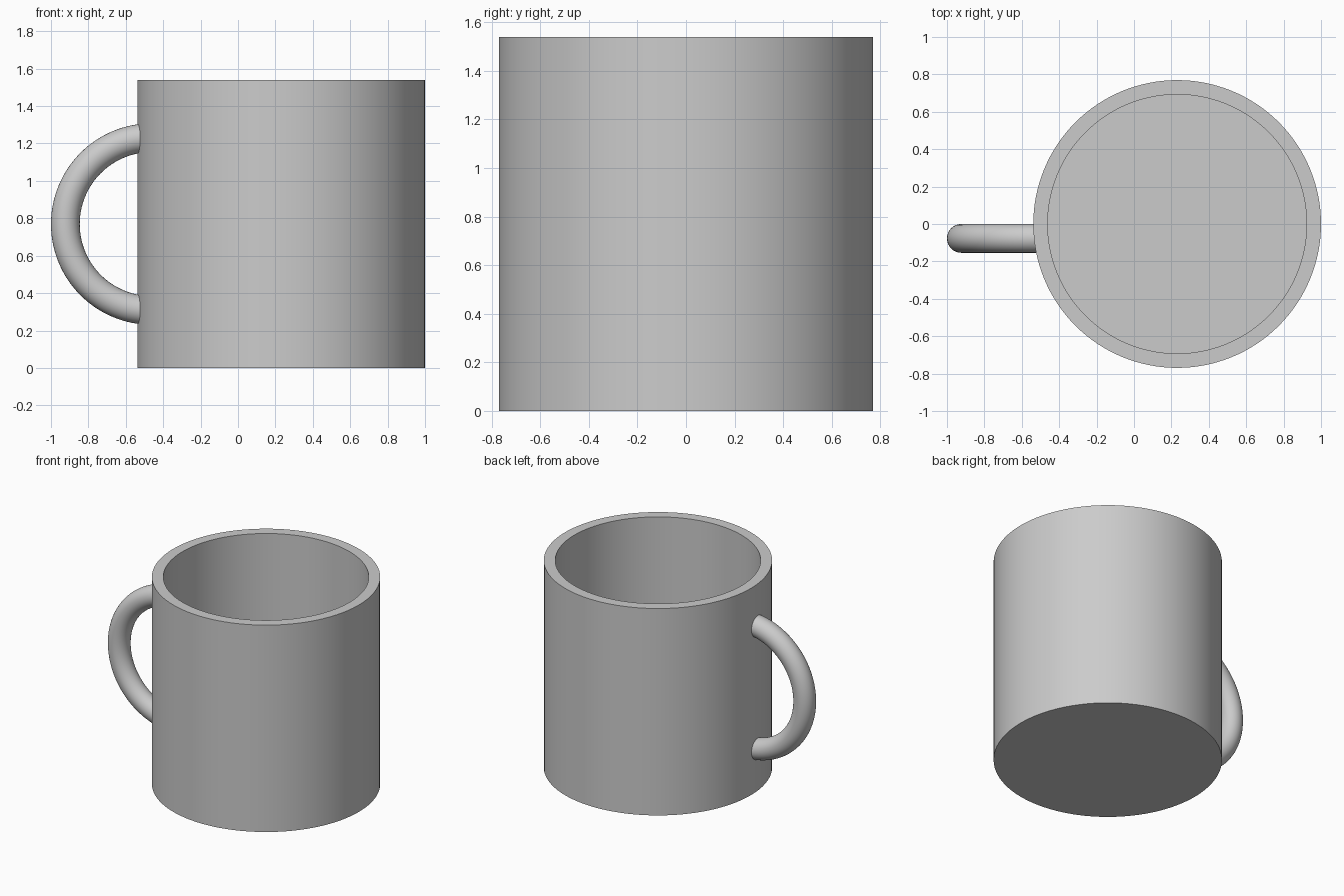
import bpy
import bmesh
import math
from mathutils import Matrix, Vector

old = bpy.data.objects.get("Cube")
if old:
    bpy.data.objects.remove(old, do_unlink=True)

U = 1 / 13            # wall thickness, used as the design unit
CUP_X = 3 * U

grey = bpy.data.materials.new("plain grey")
grey.use_nodes = True
grey.diffuse_color = (0.6, 0.6, 0.6, 1)
grey.node_tree.nodes["Principled BSDF"].inputs["Base Color"].default_value = (0.6, 0.6, 0.6, 1)


def loft(name, rings, location):
    """Bridge successive rings of points and cap both ends."""
    bm = bmesh.new()
    loops = [[bm.verts.new(p) for p in ring] for ring in rings]
    n = len(loops[0])
    for a, b in zip(loops, loops[1:]):
        for i in range(n):
            j = (i + 1) % n
            bm.faces.new((a[i], a[j], b[j], b[i]))
    bm.faces.new(loops[0])
    bm.faces.new(loops[-1])
    bmesh.ops.recalc_face_normals(bm, faces=bm.faces)
    mesh = bpy.data.meshes.new(name)
    bm.to_mesh(mesh)
    bm.free()
    mesh.materials.append(grey)
    obj = bpy.data.objects.new(name, mesh)
    obj.location = location
    bpy.context.collection.objects.link(obj)
    bpy.ops.object.select_all(action='DESELECT')
    obj.select_set(True)
    bpy.context.view_layer.objects.active = obj
    bpy.ops.object.shade_smooth_by_angle(angle=math.radians(30))
    return obj


def circle(radius, z, n):
    return [Vector((radius * math.cos(t), radius * math.sin(t), z))
            for t in (math.tau * i / n for i in range(n))]


# Hollow cup: outer base, outer rim, inner rim, inner floor
profile = [(10, 0), (10, 20), (9, 20), (9, 1)]
loft("cup_body", [circle(r * U, z * U, 128) for r, z in profile], (CUP_X, 0, 0))

# Handle: half a ring whose ends are buried in the cup wall
STEPS = 64
section = [Matrix.Rotation(math.pi / 2, 4, 'X') @ p + Vector((6 * U, 0, 0))
           for p in circle(U, 0, 32)]
# section lies in the xz plane; turn it so it sweeps about the y axis
section = [Vector((p.x, p.z, 0)) for p in section]
rings = [[Matrix.Rotation(math.pi / 2 + math.pi * k / STEPS, 4, 'Y') @ p for p in section]
         for k in range(STEPS + 1)]
loft("handle", rings, (CUP_X - 9 * U, -U, 10 * U))
